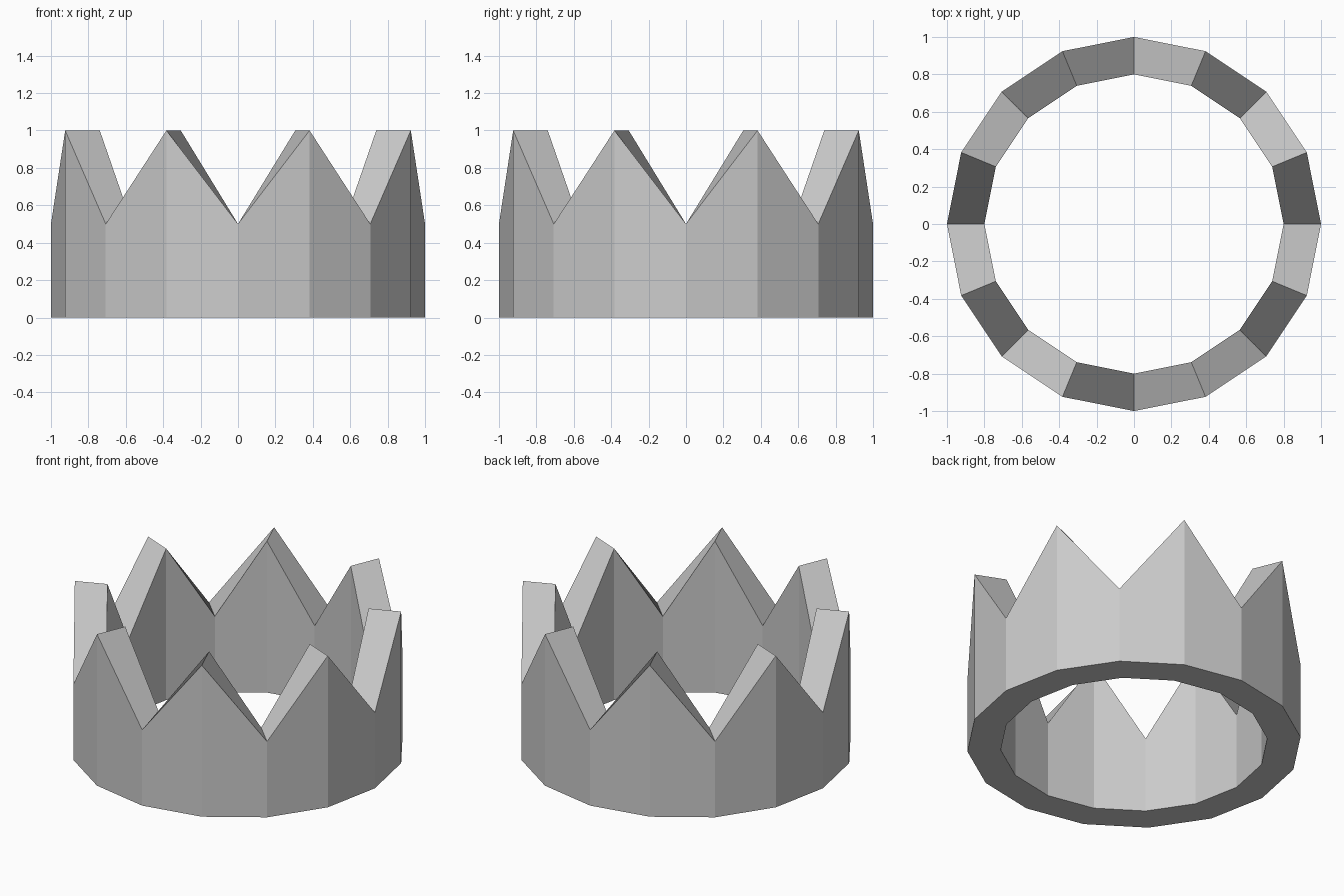
import bpy, bmesh
from math import cos, sin, pi

if "Cube" in bpy.data.objects:
    bpy.data.objects.remove(bpy.data.objects["Cube"])

SIDES = 16
OUTER, INNER = 1.0, 0.8
VALLEY, PEAK = 0.5, 1.0

bm = bmesh.new()

# One four-point wall section per corner: valleys on even corners, peaks on odd
sections = []
for i in range(SIDES):
    a = 2 * pi * i / SIDES
    top = PEAK if i % 2 else VALLEY
    profile = [(OUTER, 0), (OUTER, top), (INNER, top), (INNER, 0)]
    sections.append([bm.verts.new((r * cos(a), r * sin(a), z)) for r, z in profile])

# Join neighbouring sections: outer wall, zigzag rim, inner wall, base
for i in range(SIDES):
    s, t = sections[i], sections[(i + 1) % SIDES]
    for j in range(4):
        k = (j + 1) % 4
        bm.faces.new((s[j], t[j], t[k], s[k]))

bmesh.ops.recalc_face_normals(bm, faces=bm.faces)
mesh = bpy.data.meshes.new("crown_band")
bm.to_mesh(mesh)
bm.free()
crown = bpy.data.objects.new("crown_band", mesh)
bpy.context.collection.objects.link(crown)
